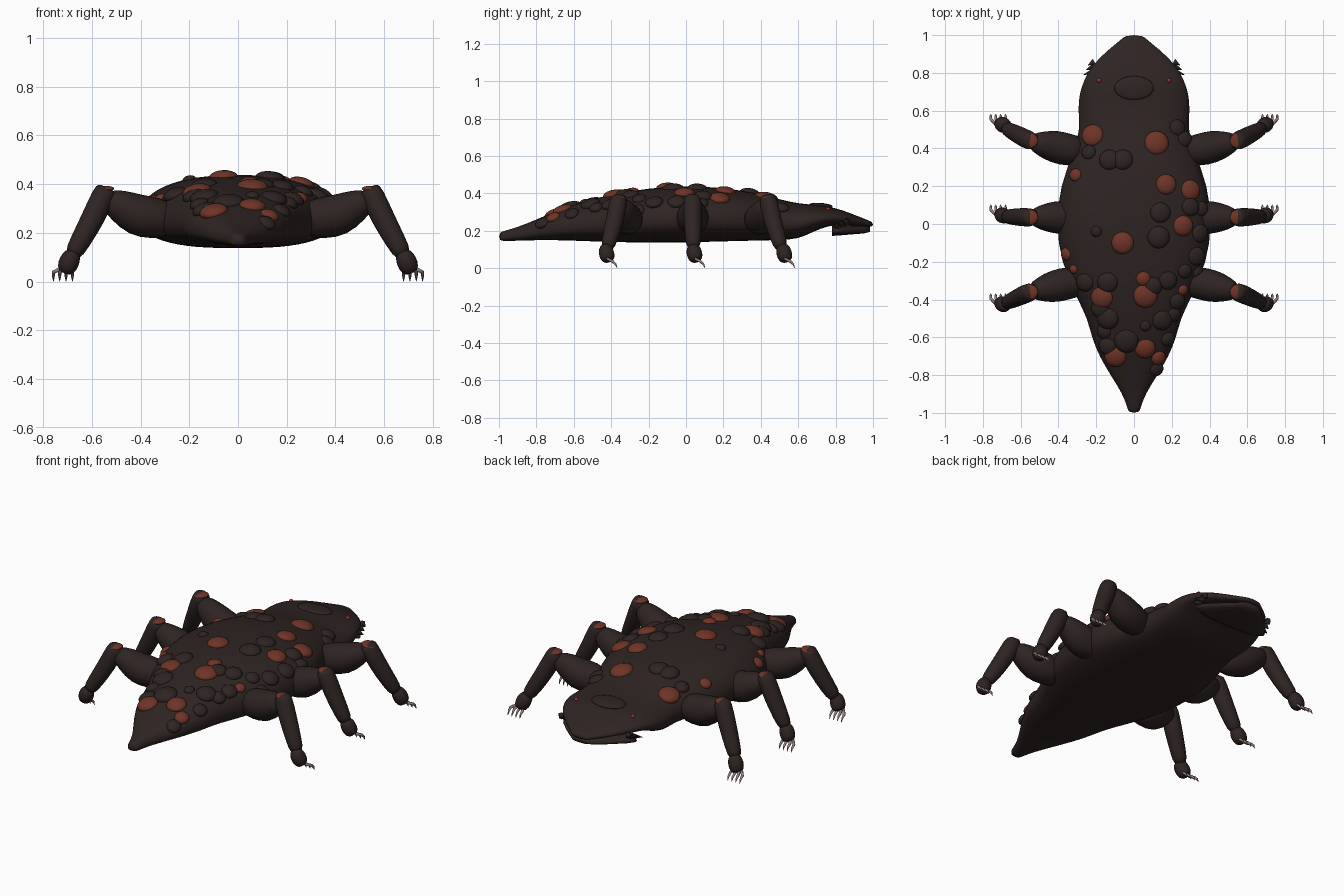
import bpy, bmesh, math
from math import pi, sin, cos
from mathutils import Vector, Matrix
from mathutils.bvhtree import BVHTree

if "Cube" in bpy.data.objects:
    bpy.data.objects.remove(bpy.data.objects["Cube"], do_unlink=True)


def material(name, r, g, b):
    m = bpy.data.materials.new(name)
    m.use_nodes = True
    m.diffuse_color = (r, g, b, 1)
    m.node_tree.nodes["Principled BSDF"].inputs["Base Color"].default_value = (r, g, b, 1)
    return m


HIDE = material("dark hide", .027, .0175, .0165)
RUST = material("rust wart", .16, .034, .02)
CLAW = material("pale claw", .3, .22, .22)
EYE = material("red eye", .35, .03, .02)


def finish(name, bm, mat, subdivide=0):
    bmesh.ops.recalc_face_normals(bm, faces=bm.faces)
    mesh = bpy.data.meshes.new(name)
    bm.to_mesh(mesh)
    bm.free()
    mesh.materials.append(mat)
    ob = bpy.data.objects.new(name, mesh)
    bpy.context.collection.objects.link(ob)
    for p in mesh.polygons:
        p.use_smooth = True
    if subdivide:
        ob.modifiers.new("smooth", "SUBSURF").levels = subdivide
        ob.modifiers["smooth"].render_levels = subdivide
    return ob


def loft(name, rings, mat, subdivide=0):
    bm = bmesh.new()
    loops = [[bm.verts.new(p) for p in ring] for ring in rings]
    n = len(loops[0])
    for a, b in zip(loops, loops[1:]):
        for i in range(n):
            j = (i + 1) % n
            bm.faces.new((a[i], a[j], b[j], b[i]))
    bm.faces.new(loops[0])
    bm.faces.new(loops[-1])
    return finish(name, bm, mat, subdivide)


def tube(name, path, mat, sides=16, subdivide=0):
    """Round tube through (x, y, z, radius) points."""
    pts = [Vector(p[:3]) for p in path]
    rings = []
    for i, p in enumerate(pts):
        d = pts[min(i + 1, len(pts) - 1)] - pts[max(i - 1, 0)]
        u = d.cross(Vector((0, 1, .01))).normalized()
        v = d.cross(u).normalized()
        rings.append([p + path[i][3] * (u * cos(t * 2 * pi / sides) + v * sin(t * 2 * pi / sides))
                      for t in range(sides)])
    return loft(name, rings, mat, subdivide)


def power(v, e):
    return math.copysign(abs(v) ** e, v)


def section(y, w, low, high, sides=28):
    """Body cross-section: domed back and flattened belly."""
    mid = low + (high - low) * .42
    ring = []
    for i in range(sides):
        a = 2 * pi * i / sides
        s = sin(a)
        ring.append((w * power(cos(a), .85 if s > 0 else .75), y,
                     mid + (power(s, .9) * (high - mid) if s > 0 else power(s, .8) * (mid - low))))
    return ring


def blob(name, at, size, mat, normal=(0, 0, 1), sides=18):
    bm = bmesh.new()
    bmesh.ops.create_uvsphere(bm, u_segments=sides, v_segments=10, radius=1)
    turn = Vector((0, 0, 1)).rotation_difference(Vector(normal)).to_matrix().to_4x4()
    bm.transform(Matrix.Translation(at) @ turn @ Matrix.Diagonal((*size, 1)))
    return finish(name, bm, mat)


# Body, tail and upper head: y, half width, underside, top
body = loft("body", [section(*s) for s in (
    (-1, .028, .148, .192), (-.97, .036, .145, .2), (-.9, .06, .147, .22),
    (-.8, .125, .15, .26), (-.7, .185, .15, .305), (-.6, .225, .147, .34),
    (-.5, .248, .143, .37), (-.4, .3, .14, .395), (-.2, .39, .135, .43),
    (0, .415, .137, .443), (.2, .395, .143, .432), (.4, .315, .148, .4),
    (.5, .288, .15, .368), (.6, .297, .155, .347), (.68, .293, .195, .34),
    (.76, .268, .228, .332), (.84, .225, .232, .31), (.92, .14, .226, .278),
    (.975, .07, .222, .256), (1, .045, .223, .246))], HIDE, 1)

# Lower jaw plate with pointed rear corners
loft("lower_jaw", [section(y, w, low, high, 20) for y, w, low, high in (
    (.78, .2, .173, .236), (.8, .24, .174, .236), (.84, .215, .177, .234),
    (.9, .155, .182, .23), (.95, .095, .186, .227), (.985, .055, .195, .223))], HIDE)
for side, label in ((1, "left"), (-1, "right")):
    for k in range(3):
        y = .78 + .025 * k
        tube(f"{label}_cheek_spike", [(side * .21, y + .03, .225 + .012 * k, .02),
                                      (side * (.268 - .012 * k), y + .01, .225 + .012 * k, .001)],
             HIDE, 6)

bpy.context.view_layer.update()
tree = BVHTree.FromObject(body, bpy.context.evaluated_depsgraph_get())


def on_back(name, x, y, size, mat, sink=0):
    hit, normal, _, _ = tree.ray_cast(Vector((x, y, 2)), Vector((0, 0, -1)))
    if hit:
        n = (normal + Vector((0, 0, .35))).normalized()
        blob(name, hit - n * sink, size, mat, n)


# Forehead plate and eyes
on_back("forehead_plate", 0, .72, (.105, .064, .014), HIDE)
for side, label in ((1, "left"), (-1, "right")):
    on_back(f"{label}_eye", side * .185, .76, (.012, .012, .012), EYE)

# Warts in hundredths: x, y, radius
rust_warts = ((-22, 47, 6), (12, 43, 6.5), (-31, 26, 3.5), (17, 21, 5.5), (30, 18, 5.5),
              (26, -1, 5.5), (-6, -10, 6), (-36, -16, 3.5), (-32, -24, 2.5), (-32, -35, 3.5),
              (-17, -39, 6), (6, -38, 6.5), (5, -29, 4), (26, -35, 3), (-10, -70, 6),
              (6, -66, 5.5), (13, -71, 4))
dark_warts = ((-13, 34, 5.5), (-6, 34, 5.5), (-24, 38, 4), (23, 51, 4.5), (27, 45, 4.5),
              (14, 6, 5.5), (13, -7, 6), (-20, -4, 3), (30, 9, 5), (35, -5, 5), (33, -17, 5),
              (36, 8, 4), (27, -25, 4), (34, -26, 4), (18, -30, 5), (-26, -31, 5), (-14, -31, 5.5),
              (10, -33, 5), (23, -41, 4.5), (-14, -50, 6), (-18, -45, 5), (-4, -62, 6.5),
              (15, -51, 5.5), (6, -54, 3), (21, -48, 4), (-14, -65, 5), (12, -77, 4),
              (18, -61, 4), (-16, -57, 4))
for name, mat, spots in (("rust_wart", RUST, rust_warts), ("dark_wart", HIDE, dark_warts)):
    for x, y, r in spots:
        r /= 100
        on_back(name, x / 100, y / 100, (r, r, .012 + r * .28), mat, .004)

# Six legs: root y, knee y, foot y
for pair, root, knee, foot in (("front", .39, .44, .52), ("middle", .035, .035, .04),
                               ("rear", -.31, -.36, -.43)):
    for s, label in ((1, "left"), (-1, "right")):
        leg = f"{label}_{pair}"
        mix = lambda t, a, b: a + (b - a) * t
        tube(leg + "_thigh", [(s * .26, root, .25, .07), (s * .34, root, .26, .088),
                              (s * .42, mix(.4, root, knee), .272, .09),
                              (s * .49, mix(.7, root, knee), .315, .068),
                              (s * .55, knee, .345, .04)], HIDE, 16, 1)
        tube(leg + "_shin", [(s * .535, knee, .388, .042), (s * .55, knee, .36, .05),
                             (s * .59, mix(.25, knee, foot), .27, .05),
                             (s * .65, mix(.65, knee, foot), .16, .043),
                             (s * .685, mix(.9, knee, foot), .1, .036)], HIDE, 16, 1)
        blob(leg + "_knee_cap", (s * .55, knee, .378), (.043, .04, .014), RUST, (s * .1, 0, 1))
        tube(leg + "_foot", [(s * .672, mix(.88, knee, foot), .122, .03),
                             (s * .685, foot, .1, .042), (s * .7, foot + .008, .065, .045),
                             (s * .715, foot + .018, .035, .03)], HIDE, 12, 1)
        for k in range(4):
            x = s * (.68 + .026 * k)
            tube(leg + "_claw", [(s * (.69 + .015 * k), foot + .01, .05, .008),
                                 (x, foot + .035, .038, .008), (x, foot + .053, .022, .006),
                                 (x, foot + .062, .001, .001)], CLAW, 6)
